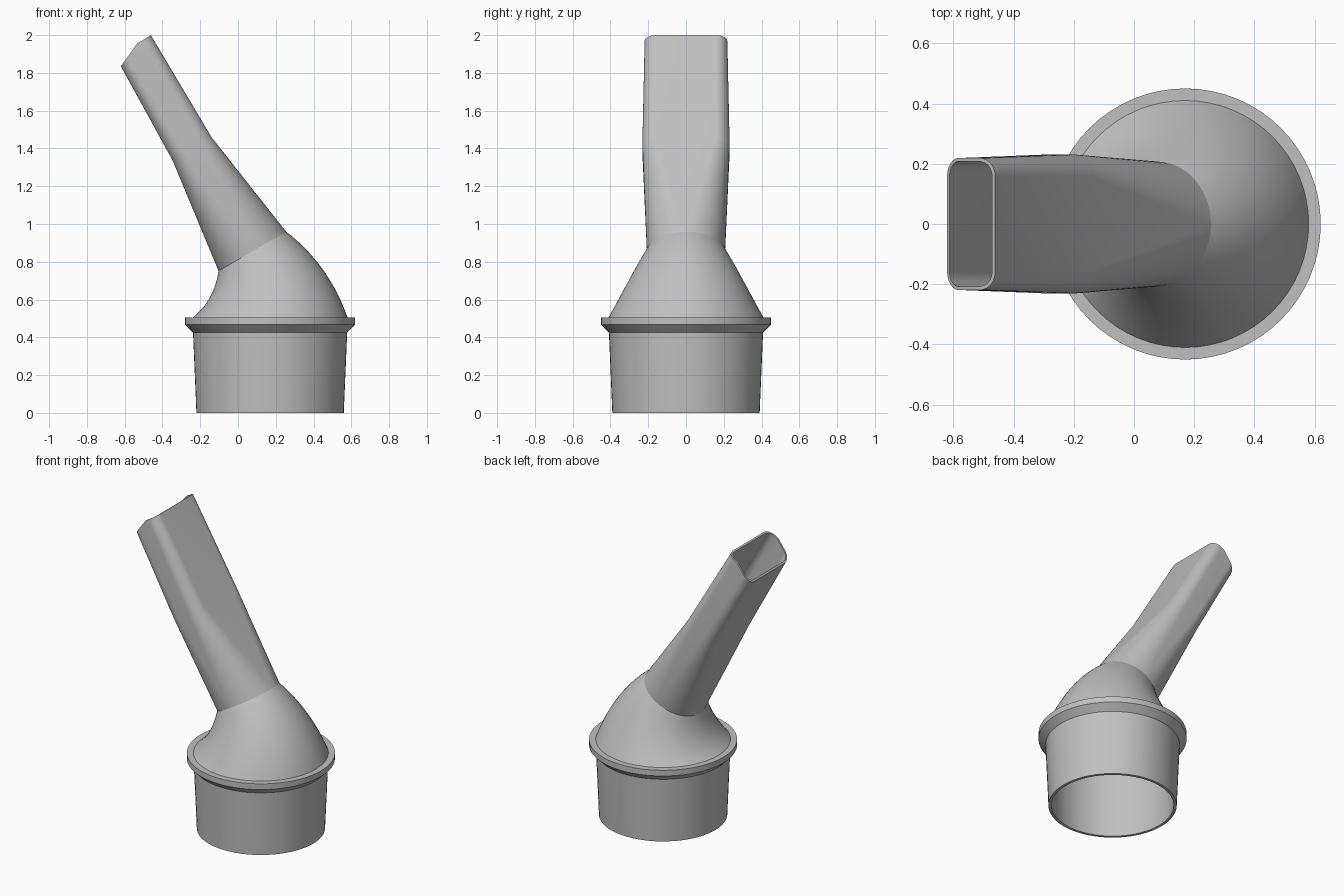
import bpy
import bmesh
from math import sin, cos, pi, radians

default = bpy.data.objects.get("Cube")
if default:
    bpy.data.objects.remove(default, do_unlink=True)

grey = bpy.data.materials.new("plain grey")
grey.use_nodes = True
GREY = (0.53, 0.53, 0.53, 1)
grey.diffuse_color = GREY
grey.node_tree.nodes["Principled BSDF"].inputs["Base Color"].default_value = GREY

ARC = 16       # segments per quarter turn
KINK = 0.025   # where the cut across the mouth changes slope
TILT = radians(30)


def section(a, b, r):
    """Rounded rectangle with half sizes a, b; a circle when a = b = r."""
    pts = []
    flat = max(-(a - r), min(KINK, a - r))
    for quarter in range(4):
        su = 1 if quarter in (0, 3) else -1
        sv = 1 if quarter < 2 else -1
        for i in range(ARC + 1):
            t = (quarter + i / ARC) * pi / 2
            pts.append((su * (a - r) + r * cos(t), sv * (b - r) + r * sin(t)))
        if quarter in (0, 2):
            pts.append((flat, sv * b))
    return pts


def ring(x, z, a, b=None, r=None, tilt=0.0, cut=None):
    """Place a section at (x, z), tilted about y, with optional shaped end."""
    out = []
    for u, v in section(a, b or a, r or a):
        h = cut(u) if cut else 0
        out.append((x + u * cos(tilt) - h * sin(tilt), v,
                    z + u * sin(tilt) + h * cos(tilt)))
    return out


def loft(name, chains):
    bm = bmesh.new()
    for chain in chains:
        rows = [[bm.verts.new(p) for p in pts] for pts in chain]
        for low, high in zip(rows, rows[1:]):
            for i in range(len(low)):
                j = (i + 1) % len(low)
                bm.faces.new((low[i], low[j], high[j], high[i]))
    bmesh.ops.remove_doubles(bm, verts=bm.verts, dist=0.0001)
    mesh = bpy.data.meshes.new(name)
    bm.to_mesh(mesh)
    bm.free()
    mesh.materials.append(grey)
    ob = bpy.data.objects.new(name, mesh)
    bpy.context.collection.objects.link(ob)
    bpy.ops.object.select_all(action="DESELECT")
    ob.select_set(True)
    bpy.context.view_layer.objects.active = ob
    bpy.ops.object.shade_smooth_by_angle(angle=radians(30))


# Hollow socket with its flange, from inside top round to outside top
BASE_X, BASE_TOP = 0.17, 0.505
profile = [(0.39, BASE_TOP), (0.372, 0), (0.39, 0), (0.408, 0.425),
           (0.45, 0.467), (0.45, BASE_TOP), (0.41, BASE_TOP)]
loft("socket", [[ring(BASE_X, z, r) for r, z in profile]])

# Tapering elbow swept about a pivot beside the socket
BEND, STEPS = 0.70, 16
PIVOT_X = BASE_X - BEND


def elbow_rings(r0, r1):
    rings = []
    for i in range(STEPS + 1):
        t = TILT * i / STEPS
        rings.append(ring(PIVOT_X + BEND * cos(t), BASE_TOP + BEND * sin(t),
                          r0 + (r1 - r0) * i / STEPS, tilt=t))
    return rings


loft("elbow", [elbow_rings(0.41, 0.207), elbow_rings(0.39, 0.193)[::-1]])

# Tube blending from round to a flattened mouth with an angled cut
NECK_X = PIVOT_X + BEND * cos(TILT)
NECK_Z = BASE_TOP + BEND * sin(TILT)


def mouth_cut(u):
    if u < KINK:
        return 0.061 * (u + 0.11) / (KINK + 0.11)
    return 0.061 + 0.002 * (u - KINK) / 0.085


def tube_rings(wall):
    return [
        ring(NECK_X, NECK_Z, 0.207 - wall, tilt=TILT),
        ring(-0.243, 1.398, 0.12 - wall, 0.231 - wall, 0.075 - wall, TILT),
        ring(-0.525, 1.89, 0.11 - wall, 0.219 - wall, 0.06 - wall, TILT, mouth_cut),
    ]


loft("mouth_tube", [tube_rings(0) + tube_rings(0.012)[::-1]])
